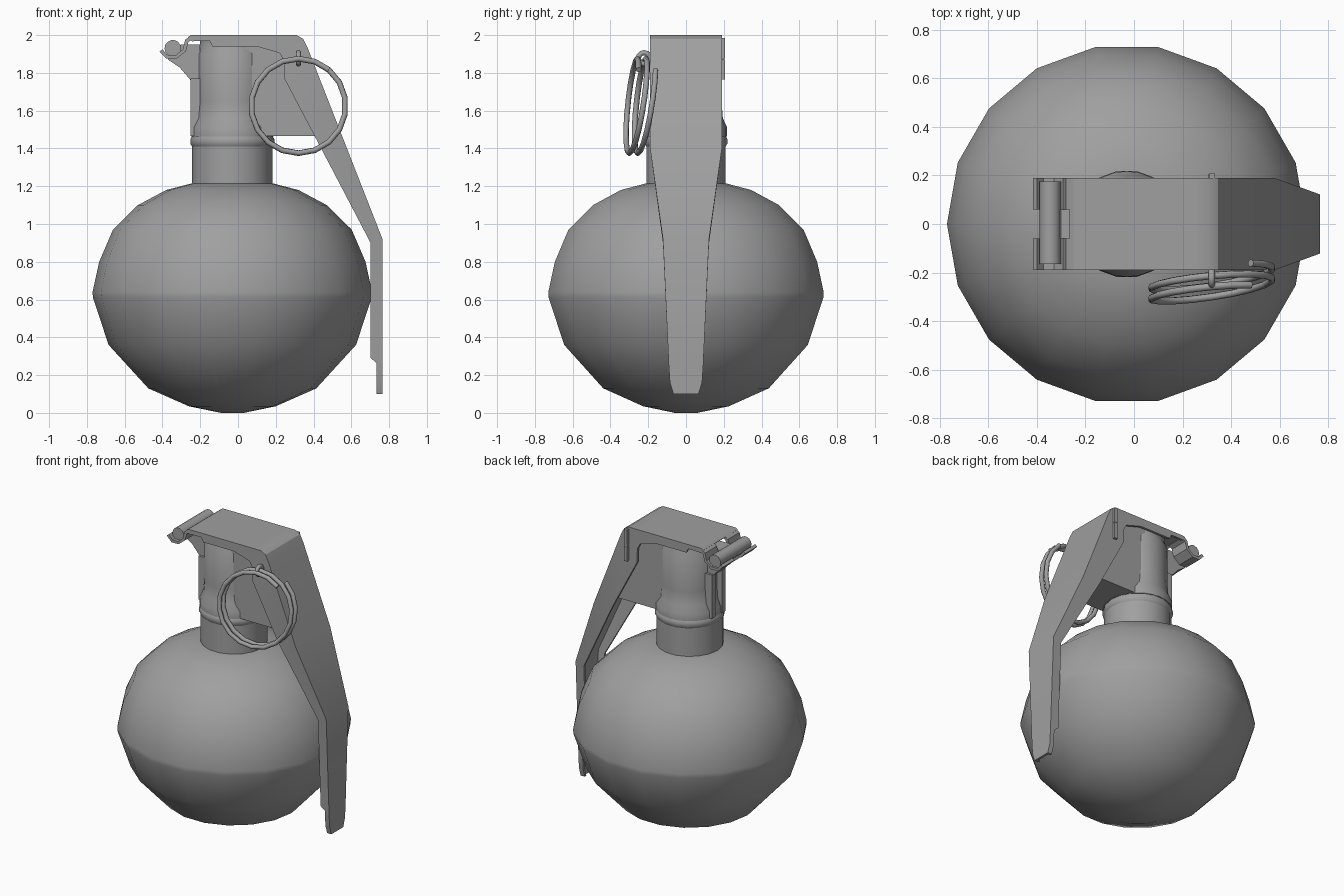
import bpy
import bmesh
from math import sin, cos, tau, radians
from mathutils import Vector

if "Cube" in bpy.data.objects:
    bpy.data.objects.remove(bpy.data.objects["Cube"])

steel = bpy.data.materials.new("grey_metal")
steel.use_nodes = True
GREY = (0.35, 0.35, 0.35, 1)
steel.diffuse_color = GREY
steel.node_tree.nodes["Principled BSDF"].inputs["Base Color"].default_value = GREY

AXIS_X = -0.03  # shared upright axis of body, neck and head


def finish(obj, angle=35):
    obj.data.materials.append(steel)
    bpy.ops.object.select_all(action="DESELECT")
    obj.select_set(True)
    bpy.context.view_layer.objects.active = obj
    bpy.ops.object.shade_smooth_by_angle(angle=radians(angle))
    return obj


def from_bmesh(name, bm, angle=35):
    bmesh.ops.recalc_face_normals(bm, faces=bm.faces)
    mesh = bpy.data.meshes.new(name)
    bm.to_mesh(mesh)
    bm.free()
    obj = bpy.data.objects.new(name, mesh)
    bpy.context.collection.objects.link(obj)
    return finish(obj, angle)


def loft(name, rings, angle=35):
    """Skin a list of equal closed sections and cap both ends."""
    bm = bmesh.new()
    rows = [[bm.verts.new(p) for p in ring] for ring in rings]
    n = len(rows[0])
    for a, b in zip(rows, rows[1:]):
        for i in range(n):
            j = (i + 1) % n
            bm.faces.new((a[i], a[j], b[j], b[i]))
    bm.faces.new(rows[0])
    bm.faces.new(rows[-1])
    return from_bmesh(name, bm, angle)


def lathe(name, profile, sides=18, angle=35):
    return loft(name, [[(AXIS_X + r * cos(tau * i / sides), r * sin(tau * i / sides), z)
                        for i in range(sides)] for r, z in profile], angle)


def extrude_y(name, outline, y0, y1, angle=35):
    return loft(name, [[(x, y, z) for x, z in outline] for y in (y0, y1)], angle)


def rod_y(name, x, z, r, y0, y1, sides=12):
    return extrude_y(name, [(x + r * cos(tau * i / sides), z + r * sin(tau * i / sides))
                            for i in range(sides)], y0, y1)


def box(name, x0, x1, y0, y1, z0, z1):
    return extrude_y(name, [(x0, z0), (x1, z0), (x1, z1), (x0, z1)], y0, y1)


def wire(name, points, radius, cyclic=False):
    curve = bpy.data.curves.new(name, "CURVE")
    curve.dimensions = "3D"
    curve.bevel_depth = radius
    curve.bevel_resolution = 2
    curve.use_fill_caps = True
    spline = curve.splines.new("POLY")
    spline.points.add(len(points) - 1)
    for p, co in zip(spline.points, points):
        p.co = (*co, 1)
    spline.use_cyclic_u = cyclic
    obj = bpy.data.objects.new(name, curve)
    bpy.context.collection.objects.link(obj)
    bpy.ops.object.select_all(action="DESELECT")
    obj.select_set(True)
    bpy.context.view_layer.objects.active = obj
    bpy.ops.object.convert(target="MESH")
    return finish(bpy.context.view_layer.objects.active, 50)


# Round body with a ridge at its widest
lathe("body", [(0.06, 0), (0.23, 0.035), (0.445, 0.13), (0.655, 0.36), (0.738, 0.61),
               (0.74, 0.64), (0.705, 0.8), (0.632, 0.97), (0.5, 1.1), (0.35, 1.18),
               (0.215, 1.215)], angle=40)

# Neck, collar and flared head
lathe("neck", [(0.213, 1.18), (0.213, 1.425)])
lathe("collar", [(0.213, 1.41), (0.222, 1.425), (0.222, 1.45), (0.213, 1.465)])
lathe("head", [(0.218, 1.463), (0.218, 1.51), (0.195, 1.56), (0.188, 1.65),
               (0.188, 1.9), (0.172, 1.93), (0.172, 1.975)], 24)
extrude_y("head_wedge", [(-0.06, 1.465), (0.43, 1.465), (0.29, 1.97), (-0.06, 1.97)],
          -0.155, 0.155)

# Hinge lug and the ribs under it
extrude_y("hinge_lug", [(-0.2, 1.75), (-0.25, 1.76), (-0.31, 1.83), (-0.37, 1.87),
                        (-0.36, 1.9), (-0.3, 1.95), (-0.2, 1.95)], -0.06, 0.06)
for side in (-1, 1):
    y = side * 0.055
    box("head_rib", -0.252, -0.15, y - 0.02, y + 0.02, 1.465, 1.77)
rod_y("hinge_pin", -0.345, 1.93, 0.044, -0.165, 0.175, 14)

# Lever: a U channel given by outer point, flange edge point and half width
stations = [
    (-0.265, 1.99, -0.24, 1.965, 0.19),
    (-0.25, 2, -0.23, 1.97, 0.19),
    (-0.15, 2, -0.15, 1.97, 0.19),
    (-0.135, 2, -0.135, 1.94, 0.19),
    (0.1, 2, 0.1, 1.94, 0.19),
    (0.25, 2, 0.22, 1.905, 0.19),
    (0.31, 2, 0.24, 1.87, 0.19),
    (0.345, 1.98, 0.245, 1.82, 0.19),
    (0.37, 1.93, 0.245, 1.77, 0.19),
    (0.577, 1.4, 0.44, 1.4, 0.19),
    (0.765, 0.92, 0.702, 0.9, 0.122),
    (0.765, 0.29, 0.702, 0.29, 0.093),
    (0.765, 0.265, 0.733, 0.265, 0.092),
    (0.765, 0.16, 0.733, 0.16, 0.085),
    (0.765, 0.1, 0.733, 0.1, 0.066),
]
T = 0.016


def channel(ox, oz, ix, iz, w):
    outer, edge = Vector((ox, 0, oz)), Vector((ix, 0, iz))
    inner = outer + (edge - outer).normalized() * T
    half = [(outer, w), (edge, w), (edge, w - T), (inner, w - T)]
    left = [p + Vector((0, y, 0)) for p, y in half]
    return left + [Vector((p.x, -p.y, p.z)) for p in reversed(left)]


loft("lever", [channel(*s) for s in stations], 30)

# Two lever hooks curling under the hinge pin
hook_top = [(-0.245, 2), (-0.28, 1.975), (-0.292, 1.925), (-0.33, 1.893),
            (-0.372, 1.893), (-0.4, 1.925)]
hook_under = [(-0.415, 1.912), (-0.38, 1.875), (-0.325, 1.875), (-0.276, 1.915),
              (-0.262, 1.965), (-0.235, 1.98)]
for side in (-1, 1):
    extrude_y("lever_hook", hook_top + hook_under, side * 0.06, side * 0.19)

# Safety pin: shaft, front eye and two bent tails
rod_y("safety_pin", 0.32, 1.873, 0.014, -0.2, 0.205, 10)
wire("pin_eye", [(0.32, -0.222 + 0.03 * cos(tau * i / 12), 1.877 + 0.03 * sin(tau * i / 12))
                 for i in range(12)], 0.014, True)
for low, high in ((1.765, 1.865), (1.88, 1.985)):
    box("pin_tail", 0.308, 0.334, 0.185, 0.207, low, high)

# Split ring: two tilted coils
coil = []
SIDES = 18
for i in range(2 * SIDES + 1):
    a = tau * i / SIDES + radians(50)
    dx, dz = 0.25 * cos(a), 0.25 * sin(a)
    y = -0.25 + 0.12 * dx + 0.13 * dz + 0.045 * (i / SIDES - 1)
    coil.append((0.32 + dx, y, 1.625 + dz))
wire("pull_ring", coil, 0.015)
